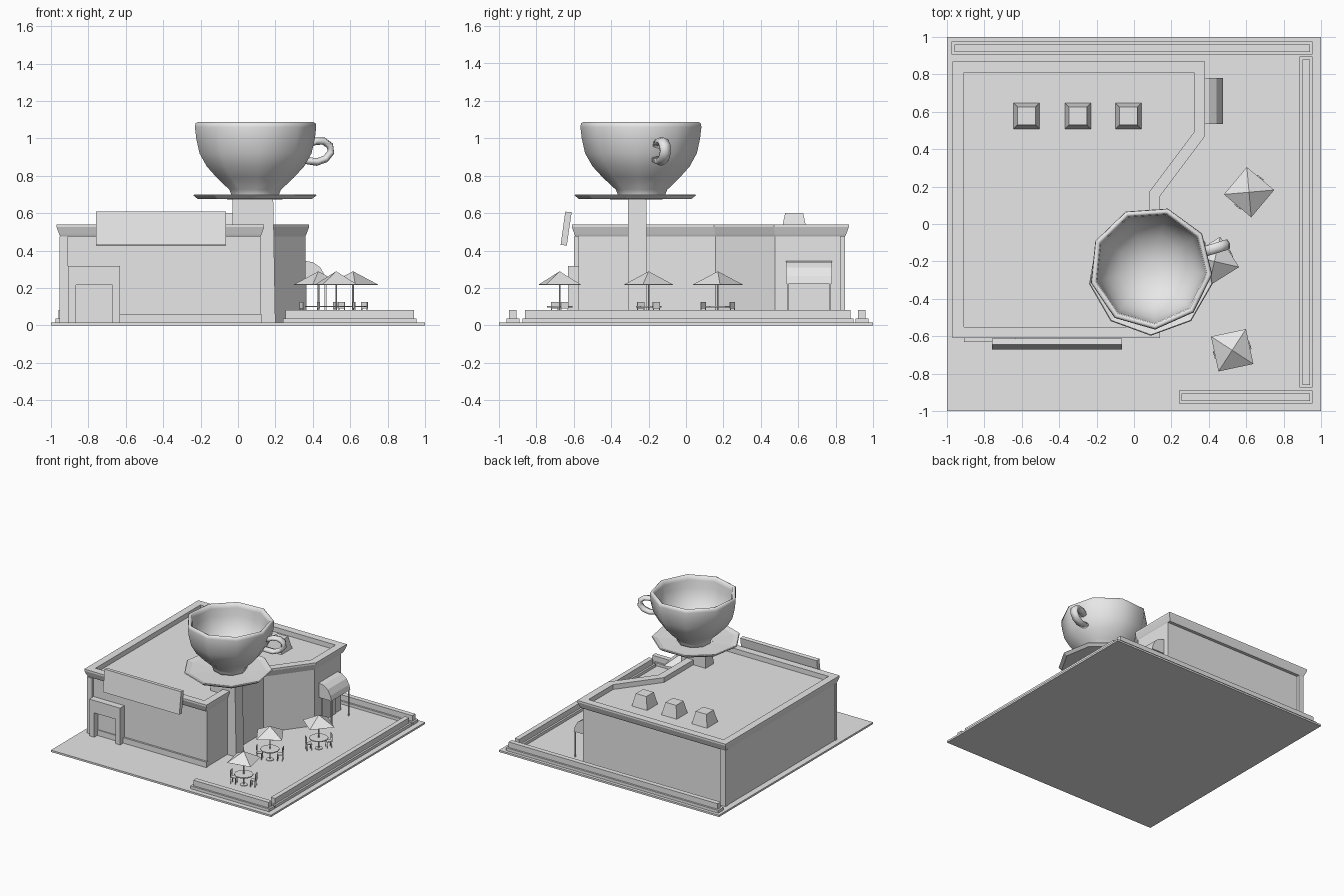
import bpy, bmesh, math
from mathutils import Vector, Matrix

old = bpy.data.objects.get("Cube")
if old:
    bpy.data.objects.remove(old, do_unlink=True)

grey = bpy.data.materials.new("plain_grey")
grey.use_nodes = True
grey.diffuse_color = (0.8, 0.8, 0.8, 1)
grey.node_tree.nodes["Principled BSDF"].inputs["Base Color"].default_value = (0.8, 0.8, 0.8, 1)


def finish(name, bm, smooth=False):
    bmesh.ops.recalc_face_normals(bm, faces=bm.faces)
    mesh = bpy.data.meshes.new(name)
    bm.to_mesh(mesh)
    bm.free()
    mesh.materials.append(grey)
    for f in mesh.polygons:
        f.use_smooth = smooth
    ob = bpy.data.objects.new(name, mesh)
    bpy.context.collection.objects.link(ob)
    return ob


def loft(name, loops, smooth=False, closed=False):
    """Skin equal-length loops of points; cap the ends unless closed."""
    bm = bmesh.new()
    rings = [[bm.verts.new(p) for p in lp] for lp in loops]
    n = len(rings[0])
    pairs = list(zip(rings, rings[1:])) + ([(rings[-1], rings[0])] if closed else [])
    for a, b in pairs:
        for i in range(n):
            j = (i + 1) % n
            bm.faces.new((a[i], a[j], b[j], b[i]))
    if not closed:
        bm.faces.new(rings[0])
        bm.faces.new(rings[-1])
    return finish(name, bm, smooth)


def box(name, x0, x1, y0, y1, z0, z1, dx=0, dy=0):
    """Box whose top is narrowed by dx, dy on each side."""
    def ring(x, y, z):
        return [(x0 + x, y0 + y, z), (x1 - x, y0 + y, z), (x1 - x, y1 - y, z), (x0 + x, y1 - y, z)]
    return loft(name, [ring(0, 0, z0), ring(dx, dy, z1)])


def lathe(name, profile, sides, center=(0, 0), turn=0, smooth=False):
    def ring(r, z):
        return [(center[0] + r * math.cos(turn + math.tau * i / sides),
                 center[1] + r * math.sin(turn + math.tau * i / sides), z) for i in range(sides)]
    return loft(name, [ring(r, z) for r, z in profile], smooth)


def inset(points, d):
    """Mitred inward offset of a counter-clockwise outline."""
    out = []
    for i, p in enumerate(points):
        p = Vector(p)
        a = (p - Vector(points[i - 1])).normalized()
        b = (Vector(points[(i + 1) % len(points)]) - p).normalized()
        na, nb = Vector((-a.y, a.x)), Vector((-b.y, b.x))
        out.append(p + (na + nb) * d / (1 + na.dot(nb)))
    return out


# Ground slab and stepped boundary planters
G = 0.015
box("ground", -1, 1, -1, 1, 0, G)
for side, (x0, x1, y0, y1) in {"front": (0.24, 0.955, -0.96, -0.89),
                               "right": (0.885, 0.955, -0.875, 0.895),
                               "back": (-0.975, 0.955, 0.905, 0.975)}.items():
    box(side + "_planter_base", x0, x1, y0, y1, G, 0.038)
    e = 0.015
    box(side + "_planter_top", x0 + e, x1 - e, y0 + e, y1 - e, 0.038, 0.083)

# Building shell with flared cornice, parapet and sunken roof
outline = [(-0.97, -0.61), (0.14, -0.61), (0.14, 0.15), (0.38, 0.47), (0.38, 0.87), (-0.97, 0.87)]


def level(d, z, low=-1, high=1):
    return [(p.x, min(max(p.y, low), high), z) for p in inset(outline, d)]


loft("building", [level(0.02, G, -0.575, 0.825), level(0.02, 0.475, -0.575, 0.825),
                  level(0.02, 0.475), level(0.015, 0.485), level(0, 0.525),
                  level(0, 0.54), level(0.06, 0.54), level(0.06, 0.5)])
box("front_corner_post", -0.955, -0.91, -0.598, -0.57, G, 0.476)
box("back_corner_post", -0.955, -0.91, 0.82, 0.85, G, 0.476)
box("front_skirting", -0.91, 0.125, -0.59, -0.57, G, 0.06)

# Entrance surround
box("door_left_jamb", -0.91, -0.866, -0.63, -0.57, G, 0.215)
box("door_right_jamb", -0.67, -0.63, -0.63, -0.57, G, 0.215)
box("door_header", -0.91, -0.63, -0.63, -0.57, 0.215, 0.317)
box("front_door", -0.866, -0.67, -0.582, -0.574, G, 0.215)

# Leaning blank signboard
loft("signboard", [[(x, -0.67, 0.43), (x, -0.637, 0.427), (x, -0.611, 0.605), (x, -0.645, 0.608)]
                   for x in (-0.76, -0.065)])

# Roof skylights
for i, x in enumerate((-0.575, -0.30, -0.03)):
    box(f"skylight_{i + 1}", x - 0.072, x + 0.072, 0.506, 0.65, 0.49, 0.6, 0.024, 0.024)

# Side door with curved awning on posts
box("side_door", 0.355, 0.367, 0.57, 0.745, G, 0.225)
awning = [(0.355, 0.345), (0.4, 0.338), (0.44, 0.31), (0.465, 0.265), (0.475, 0.225), (0.355, 0.225)]
loft("awning", [[(x, y, z) for x, z in awning] for y in (0.535, 0.78)])
for i, y in enumerate((0.545, 0.77)):
    box(f"awning_post_{i + 1}", 0.462, 0.472, y - 0.005, y + 0.005, G, 0.23)

# Pillar, saucer and giant cup
box("pillar", -0.04, 0.2, -0.31, -0.21, G, 0.685, 0.012, 0)
lathe("saucer", [(0.12, 0.674), (0.31, 0.676), (0.335, 0.695), (0.33, 0.7), (0.29, 0.69), (0.12, 0.684)],
      9, (0.09, -0.262), -math.pi / 2)
cup_center = (0.09, -0.235)
lathe("cup", [(0.125, 0.68), (0.13, 0.7), (0.14, 0.725), (0.21, 0.79), (0.265, 0.85), (0.305, 0.92),
              (0.323, 1.0), (0.33, 1.06), (0.327, 1.08), (0.315, 1.087), (0.302, 1.08), (0.296, 1.05),
              (0.29, 0.99), (0.272, 0.925), (0.235, 0.86), (0.18, 0.805), (0.1, 0.765), (0.03, 0.755)],
      9, cup_center, math.radians(-6), True)

# Cup handle: a tube swept along a bent path
path = [Vector((r, 0, z)) for r, z in ((0.29, 0.965), (0.34, 0.985), (0.385, 0.985), (0.42, 0.96),
                                       (0.425, 0.925), (0.395, 0.89), (0.345, 0.873), (0.27, 0.885))]
rings = []
for i, p in enumerate(path):
    t = (path[min(i + 1, len(path) - 1)] - path[max(i - 1, 0)]).normalized()
    n = Vector((-t.z, 0, t.x))
    rings.append([p + n * 0.02 * math.cos(a) + Vector((0, 0.032 * math.sin(a), 0))
                  for a in (math.tau * k / 6 for k in range(6))])
handle = loft("cup_handle", rings, True)
handle.data.transform(Matrix.Translation((*cup_center, 0)) @ Matrix.Rotation(math.radians(17), 4, "Z"))


def chair(name, x, y, angle):
    """Small chair whose back is on its own +x side."""
    bm = bmesh.new()
    parts = [((0, 0, 0.066), (0.042, 0.042, 0.006)), ((0.021, 0, 0.108), (0.005, 0.042, 0.034))]
    parts += [((sx * 0.018, sy * 0.018, 0.04), (0.005, 0.005, 0.05)) for sx in (-1, 1) for sy in (-1, 1)]
    parts += [((0.021, s * 0.018, 0.08), (0.004, 0.004, 0.03)) for s in (-1, 1)]
    place = Matrix.Translation((x, y, 0)) @ Matrix.Rotation(angle, 4, "Z")
    for c, s in parts:
        bmesh.ops.create_cube(bm, size=1, matrix=place @ Matrix.Translation(c) @ Matrix.Diagonal((*s, 1)))
    finish(name, bm)


# Patio tables with umbrellas and chairs
for i, (x, y, turn, seat) in enumerate(((0.615, 0.17, 5, 52), (0.43, -0.2, -13, 25), (0.525, -0.675, 57, 15))):
    tag = f"_{i + 1}"
    lathe("umbrella_pole" + tag, [(0.005, G), (0.005, 0.275)], 6, (x, y))
    lathe("umbrella" + tag, [(0.13, 0.216), (0.135, 0.218), (0.002, 0.288), (0.001, 0.28)],
          4, (x, y), math.radians(turn))
    lathe("table_top" + tag, [(0.072, 0.097), (0.072, 0.104)], 10, (x, y))
    lathe("table_foot" + tag, [(0.03, G), (0.03, 0.02)], 8, (x, y))
    for k in range(2):
        a = math.radians(seat) + math.pi * k
        chair(f"chair{tag}_{k + 1}", x + 0.078 * math.cos(a), y + 0.078 * math.sin(a), a)
